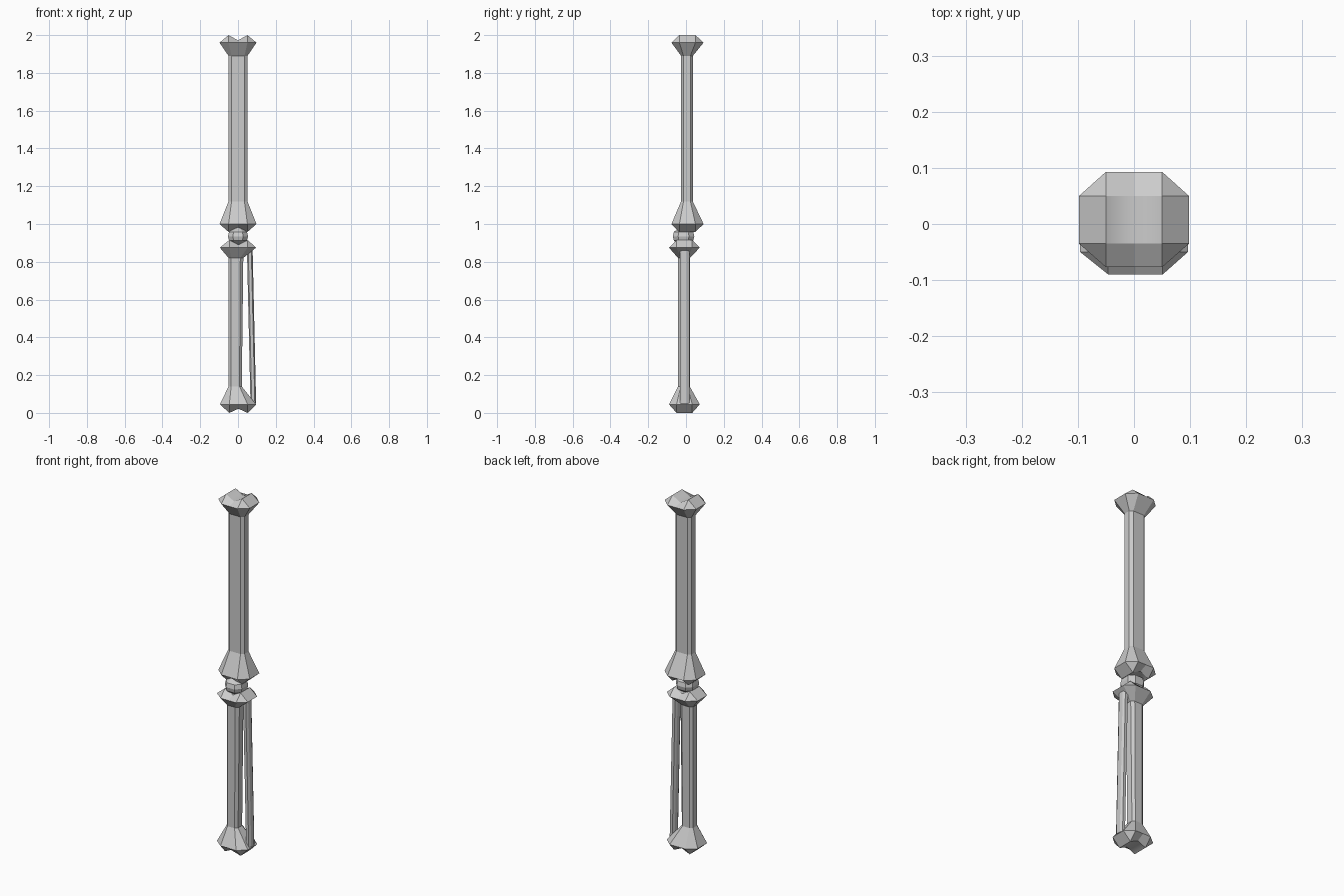
import bpy, bmesh

if "Cube" in bpy.data.objects:
    bpy.data.objects.remove(bpy.data.objects["Cube"])


def ring(z, x0, x1, xi0, xi1, y0, y1, yi0, yi1):
    """Chamfered section with a middle point on the front and back."""
    xm = (xi0 + xi1) / 2
    return [(xi0, y0, z), (xm, y0, z), (xi1, y0, z), (x1, yi0, z), (x1, yi1, z),
            (xi1, y1, z), (xm, y1, z), (xi0, y1, z), (x0, yi1, z), (x0, yi0, z)]


def finish(bm, name):
    bmesh.ops.recalc_face_normals(bm, faces=bm.faces)
    me = bpy.data.meshes.new(name)
    bm.to_mesh(me)
    bm.free()
    ob = bpy.data.objects.new(name, me)
    bpy.context.collection.objects.link(ob)
    return ob


def loft(bm, sections):
    loops = [[bm.verts.new(p) for p in s] for s in sections]
    for a, b in zip(loops, loops[1:]):
        n = len(a)
        for i in range(n):
            bm.faces.new((a[i], a[(i + 1) % n], b[(i + 1) % n], b[i]))
    return loops


def knuckle(bm, r, z, dip):
    """Close a bone end with two raised ridges and a valley between them."""
    xs = [r[0].co.x, r[1].co.x, r[2].co.x]
    hs = [z, dip, z]
    f = [bm.verts.new((x, r[3].co.y, h)) for x, h in zip(xs, hs)]
    k = [bm.verts.new((x, r[4].co.y, h)) for x, h in zip(xs, hs)]
    for i in range(2):
        bm.faces.new((f[i], f[i + 1], k[i + 1], k[i])).smooth = True
        bm.faces.new((r[i], r[i + 1], f[i + 1], f[i]))
        bm.faces.new((r[7 - i], r[6 - i], k[i + 1], k[i]))
    bm.faces.new((r[3], r[4], k[2], f[2]))
    bm.faces.new((r[9], r[8], k[0], f[0]))
    for tri in ((r[2], r[3], f[2]), (r[4], r[5], k[2]), (r[7], r[8], k[0]), (r[9], r[0], f[0])):
        bm.faces.new(tri)


def bone(name, sections, bottom, top):
    bm = bmesh.new()
    loops = loft(bm, sections)
    knuckle(bm, loops[0], *bottom)
    knuckle(bm, loops[-1], *top)
    return finish(bm, name)


# thigh bone
rim = (-.098, .098, -.05, .05, -.077, .093, -.035, .05)
shaft = (-.05, .05, -.034, .034, -.026, .036, -.013, .023)
bone("thigh_bone",
     [ring(1.0, *rim), ring(1.12, *shaft), ring(1.89, *shaft), ring(1.96, *rim)],
     (.958, .982), (2.0, 1.972))

# shin bone
rim = (-.096, .096, -.046, .051, -.09, .073, -.05, .033)
low = (-.05, .02, -.036, .008, -.042, .02, -.028, .008)
high = (-.05, .028, -.036, .012, -.042, .02, -.028, .008)
bone("shin_bone",
     [ring(.045, *rim), ring(.14, *low), ring(.82, *high), ring(.875, *rim)],
     (0, .022), (.915, .89))

# slim outer shin bone
bm = bmesh.new()
for_sections = [ring(z, x - .015, x + .015, x - .008, x + .008, -.032, .018, -.02, .006)
                for z, x in ((.05, .081), (.88, .062))]
ends = loft(bm, for_sections)
for e in ends:
    bm.faces.new(e)
finish(bm, "outer_shin_bone")

# faceted kneecap
bm = bmesh.new()
caps = []
for z, s in ((.888, .35), (.912, .9), (.935, 1.0), (.958, .9), (.982, .35)):
    x, y, c = .053 * s, .057 * s, -.013
    caps.append(ring(z, -x, x, -x * .5, x * .5, c - y, c + y, c - y * .5, c + y * .5))
ends = loft(bm, caps)
bm.faces.new(ends[0])
bm.faces.new(ends[-1])
finish(bm, "kneecap")
